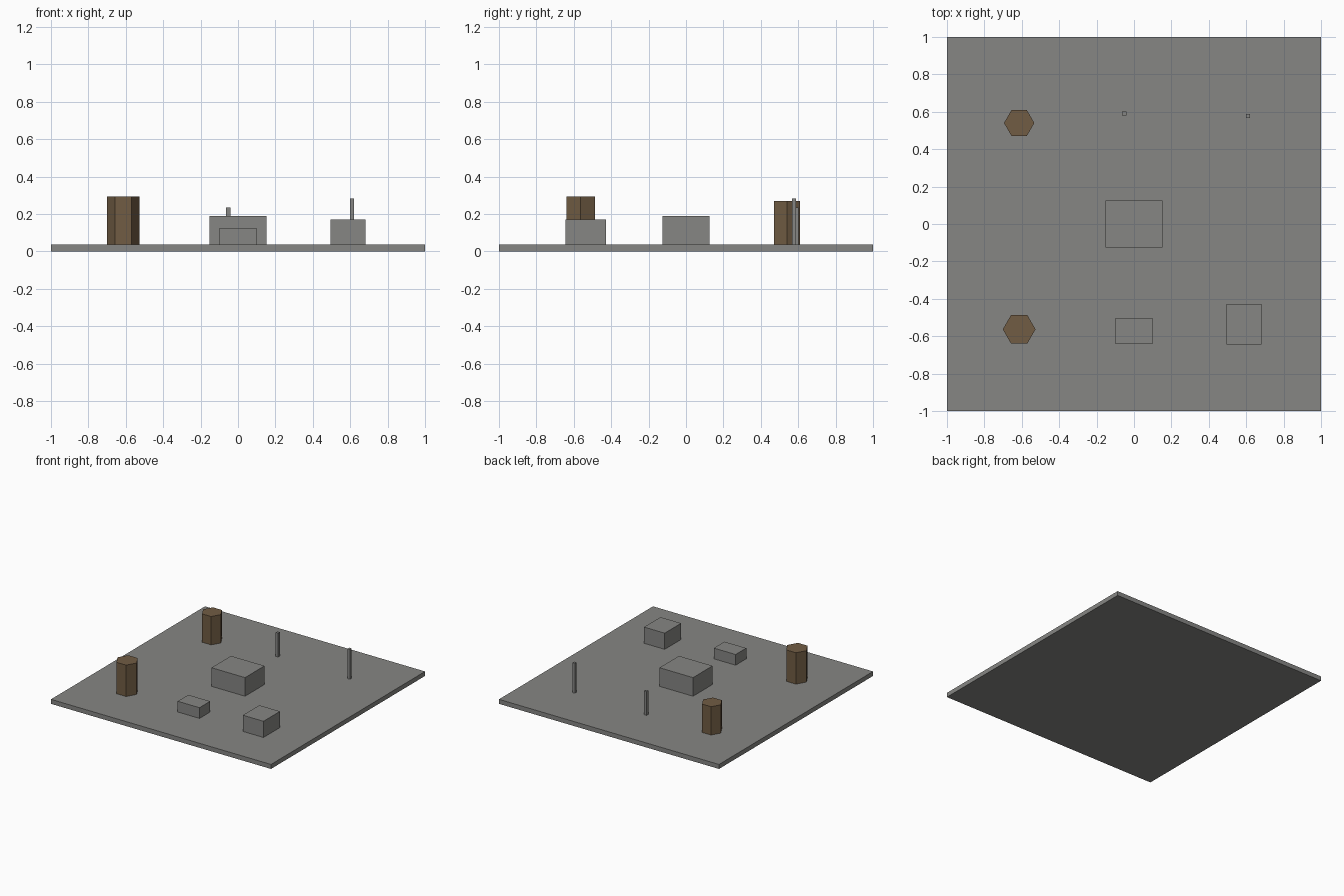
import bpy
import math

cube = bpy.data.objects.get("Cube")
if cube:
    bpy.data.objects.remove(cube, do_unlink=True)


def make_material(name, rgb):
    mat = bpy.data.materials.new(name)
    mat.use_nodes = True
    color = (*rgb, 1.0)
    mat.diffuse_color = color
    mat.node_tree.nodes["Principled BSDF"].inputs["Base Color"].default_value = color
    return mat


stone = make_material("stone grey", (0.24, 0.24, 0.23))
wood = make_material("wood brown", (0.165, 0.107, 0.057))

FLOOR = 0.037


def finish(name, mat):
    obj = bpy.context.object
    obj.name = name
    obj.data.materials.append(mat)
    return obj


def box(name, x, y, width, depth, top, bottom=FLOOR):
    bpy.ops.mesh.primitive_cube_add(size=1, location=(x, y, (top + bottom) / 2))
    obj = finish(name, stone)
    obj.scale = (width, depth, top - bottom)


def hex_column(name, x, y, radius, top):
    bpy.ops.mesh.primitive_cylinder_add(
        vertices=6, radius=radius, depth=top - FLOOR,
        location=(x, y, (top + FLOOR) / 2), rotation=(0, 0, math.radians(30)))
    finish(name, wood)


# Ground slab
box("ground_slab", 0, 0, 2, 2, FLOOR, 0)

# Blocks standing on the slab
box("centre_block", 0, 0, 0.305, 0.253, 0.19)
box("front_block", 0, -0.572, 0.198, 0.138, 0.125)
box("front_left_block", 0.588, -0.536, 0.188, 0.214, 0.17)

# Thin posts at the back
box("back_post", -0.052, 0.591, 0.022, 0.022, 0.234)
box("back_left_post", 0.61, 0.577, 0.022, 0.022, 0.282)

# Hexagonal wooden columns
hex_column("front_column", -0.614, -0.563, 0.0875, 0.295)
hex_column("back_column", -0.614, 0.54, 0.081, 0.27)
